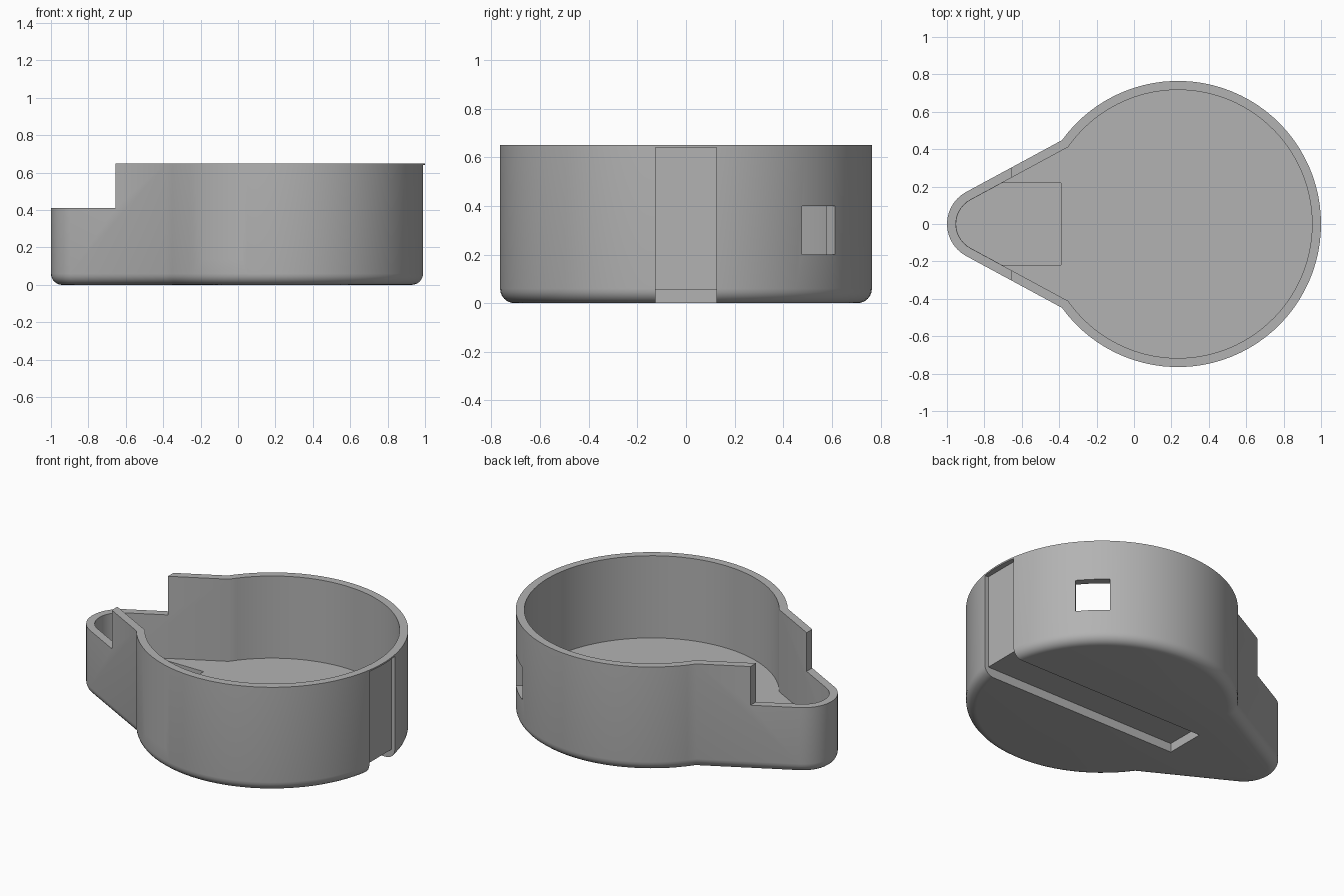
import bpy, bmesh, math
from mathutils import Matrix, Vector

cube = bpy.data.objects.get("Cube")
if cube:
    bpy.data.objects.remove(cube, do_unlink=True)

R, CX = 0.765, 0.235        # round body
r, NX = 0.194, -0.806       # rounded nose
WALL, HEIGHT, FLOOR, FILLET = 0.048, 0.65, 0.14, 0.06

grey = bpy.data.materials.new("plain grey")
grey.use_nodes = True
colour = (0.45, 0.45, 0.45, 1)
grey.diffuse_color = colour
grey.node_tree.nodes["Principled BSDF"].inputs["Base Color"].default_value = colour


def arc(cx, radius, start, end, n):
    return [(cx + radius * math.cos(start + (end - start) * i / n),
             radius * math.sin(start + (end - start) * i / n)) for i in range(n + 1)]


def outline(d):
    """Teardrop plan moved inwards by d: big arc, straight flanks, nose arc."""
    lean = math.radians(118.4)
    k = math.cos(lean) * (NX - CX) + r
    joint = lean + math.acos((k - d) / (R - d))
    return arc(CX, R - d, -joint, joint, 72) + arc(NX, r - d, lean, 2 * math.pi - lean, 14)


def make(name, bm):
    bmesh.ops.recalc_face_normals(bm, faces=bm.faces)
    mesh = bpy.data.meshes.new(name)
    bm.to_mesh(mesh)
    bm.free()
    mesh.materials.append(grey)
    ob = bpy.data.objects.new(name, mesh)
    bpy.context.collection.objects.link(ob)
    return ob


def loft(name, levels):
    """Skin teardrop loops given as (inset, height) and cap both ends."""
    bm = bmesh.new()
    loops = [[bm.verts.new((x, y, z)) for x, y in outline(d)] for d, z in levels]
    for a, b in zip(loops, loops[1:]):
        for i in range(len(a)):
            j = (i + 1) % len(a)
            bm.faces.new((a[i], a[j], b[j], b[i]))
    bm.faces.new(loops[0])
    bm.faces.new(loops[-1])
    return make(name, bm)


def box(name, lo, hi, matrix=None):
    lo, hi = Vector(lo), Vector(hi)
    bm = bmesh.new()
    bmesh.ops.create_cube(bm, size=1, matrix=Matrix.Translation((lo + hi) / 2)
                          @ Matrix.Diagonal((*(hi - lo), 1)))
    if matrix:
        bm.transform(matrix)
    return make(name, bm)


def boolean(target, tool, operation="DIFFERENCE"):
    mod = target.modifiers.new("cut", "BOOLEAN")
    mod.operation, mod.object, mod.solver = operation, tool, "EXACT"
    bpy.context.view_layer.objects.active = target
    bpy.ops.object.modifier_apply(modifier=mod.name)
    bpy.data.objects.remove(tool, do_unlink=True)


def window(angle, width, low, high):
    """Cutter passing radially through the round wall."""
    turn = Matrix.Translation((CX, 0, 0)) @ Matrix.Rotation(math.radians(angle), 4, "Z")
    return box("window_cutter", (0.6, -width / 2, low), (0.9, width / 2, high), turn)


# Hollow case with a rounded bottom edge
fillet = [(FILLET * (1 - math.sin(a)), FILLET * (1 - math.cos(a)))
          for a in (math.pi / 2 * i / 6 for i in range(7))]
case = loft("case", fillet + [(0, HEIGHT), (WALL, HEIGHT), (WALL, FLOOR)])

# Lowered nose rim
boolean(case, box("nose_cutter", (-1.2, -0.6, 0.41), (-0.655, 0.6, 1)))

# Sunken floor in the nose
recess = loft("recess_cutter", [(WALL + 0.001, 0.055), (WALL + 0.001, 0.2)])
boolean(recess, box("recess_limit", (-1.2, -0.22, 0), (-0.39, 0.22, 0.3)), "INTERSECT")
boolean(case, recess)

# Belt groove up the wall and along the underside
boolean(case, box("wall_groove_cutter", (0.965, -0.125, -0.1), (1.2, 0.125, 0.64)))
boolean(case, box("base_groove_cutter", (-0.375, -0.125, -0.1), (1.2, 0.125, 0.055)))

# Two front windows and one rear window
for angle, width, low, high in ((244.4, 0.278, 0.33, 0.455),
                                (244.5, 0.244, 0.135, 0.23),
                                (46, 0.195, 0.2, 0.4)):
    boolean(case, window(angle, width, low, high))

# Smooth walls with crisp edges
bpy.ops.object.select_all(action="DESELECT")
case.select_set(True)
bpy.context.view_layer.objects.active = case
bpy.ops.object.shade_smooth_by_angle(angle=math.radians(30))
